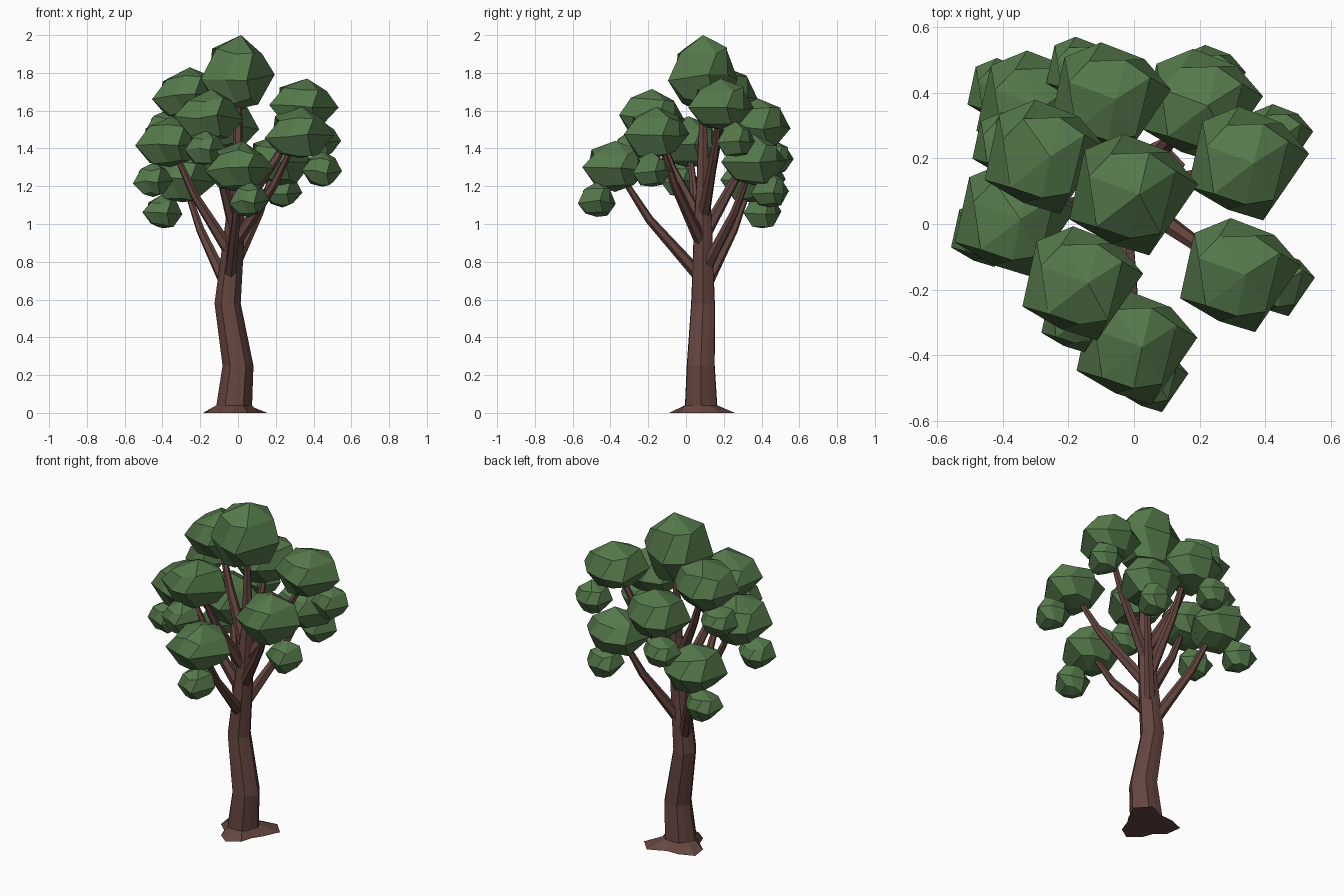
import bpy, bmesh, random
from math import sin, cos, tau, radians
from mathutils import Vector

if "Cube" in bpy.data.objects:
    bpy.data.objects.remove(bpy.data.objects["Cube"])

random.seed(4)


def material(name, rgb):
    m = bpy.data.materials.new(name)
    m.diffuse_color = (*rgb, 1)
    m.use_nodes = True
    m.node_tree.nodes["Principled BSDF"].inputs["Base Color"].default_value = m.diffuse_color
    return m


bark = material("bark", (0.13, 0.06, 0.05))
leaf = material("leaf", (0.09, 0.19, 0.07))


def skin(name, rings, mat):
    """Flat-faced closed skin through rings of points; one-point rings are tips."""
    bm = bmesh.new()
    rows = [[bm.verts.new(p) for p in ring] for ring in rings]
    for a, b in zip(rows, rows[1:]):
        n = max(len(a), len(b))
        for i in range(n):
            j = (i + 1) % n
            if len(a) == 1:
                bm.faces.new((a[0], b[j], b[i]))
            elif len(b) == 1:
                bm.faces.new((a[i], a[j], b[0]))
            else:
                bm.faces.new((a[i], a[j], b[j], b[i]))
    for row in (rows[0], rows[-1]):
        if len(row) > 1:
            bm.faces.new(row)
    bmesh.ops.recalc_face_normals(bm, faces=bm.faces)
    me = bpy.data.meshes.new(name)
    bm.to_mesh(me)
    bm.free()
    me.materials.append(mat)
    ob = bpy.data.objects.new(name, me)
    bpy.context.collection.objects.link(ob)
    return ob


def tube(name, path, radii, sides):
    """Tapering limb along a path."""
    pts = [Vector(p) for p in path]
    rings = []
    for i, (p, r) in enumerate(zip(pts, radii)):
        d = (pts[min(i + 1, len(pts) - 1)] - pts[max(i - 1, 0)]).normalized()
        u = d.cross(Vector((0.3, 1, 0))).normalized()
        v = d.cross(u)
        rings.append([p + r * (cos(tau * k / sides) * u + sin(tau * k / sides) * v)
                      for k in range(sides)])
    skin(name, rings, bark)


# Leaf clump outline: angle and radius of the widest ring
OUTLINE = [(9, 1.0), (50, .86), (100, .95), (138, 1.03),
           (-159, 1.07), (-115, .84), (-76, .97)]


def clump(name, c, r, h):
    """Faceted leaf clump, widest slightly below its middle."""
    x, y, z = c
    low = z - h / 2
    rings = [[(x, y, low)]]
    for scale, level in ((.62, .09), (1.0, .43), (.74, .78)):
        ring = []
        for a, k in OUTLINE:
            q = radians(a + (20 if scale < 1 else 0))
            rr = r * scale * (k if scale == 1 else (k + 1) / 2)
            dz = random.uniform(-.06, .06) * h
            ring.append((x + rr * cos(q), y + rr * sin(q), low + h * level + dz))
        rings.append(ring)
    rings.append([(x + .08 * r, y, z + h / 2)])
    skin(name, rings, leaf)


# Trunk with three flared roots
def flare(a):
    lobes = ((46, .22), (150, .19), (272, .17))
    return max(.1 + (r - .1) * max(0, cos(a - radians(d))) ** 4 for d, r in lobes)


N = 12
TRUNK = [(-.02, .08, .04, .09), (0, .078, .25, .078), (-.055, .09, .58, .066),
         (-.02, .09, .95, .052), (0, .09, 1.25, .035), (0, .09, 1.7, .014)]
rings = [[(-.02 + flare(tau * k / N) * cos(tau * k / N),
           .08 + flare(tau * k / N) * sin(tau * k / N), 0) for k in range(N)]]
rings += [[(x + r * cos(tau * k / N) * (1 + .05 * (-1) ** k),
            y + r * sin(tau * k / N) * (1 + .05 * (-1) ** k), z)
           for k in range(N)] for x, y, z, r in TRUNK]
skin("trunk", rings, bark)


def trunk_at(z):
    for a, b in zip(TRUNK, TRUNK[1:]):
        if a[2] <= z <= b[2]:
            return Vector(a[:3]).lerp(Vector(b[:3]), (z - a[2]) / (b[2] - a[2]))


# Crown: big clump, and the small clump hanging below its outer side
clump("leaf_clump_top", (0, .09, 1.805), .197, .39)
CROWN = [((.35, .185, 1.635), (.44, .265, 1.45)),
         ((-.27, .205, 1.695), (-.385, .24, 1.51)),
         ((-.155, -.18, 1.58), (-.175, -.29, 1.405)),
         ((.01, -.375, 1.305), (.06, -.472, 1.13)),
         ((.325, -.155, 1.485), (.445, -.18, 1.29)),
         ((-.36, .015, 1.435), (-.45, -.03, 1.235)),
         ((-.07, .38, 1.53), (-.16, .47, 1.35)),
         ((-.295, .355, 1.25), (-.4, .405, 1.07)),
         ((.21, .36, 1.34), (.235, .445, 1.18))]
for i, (big, small) in enumerate(CROWN, 1):
    clump(f"leaf_clump_{i}", big, .185, .27)
    clump(f"leaf_clump_small_{i}", small, .107, .185)
    # Branch from the trunk, bending up into the big clump
    end = Vector(big)
    start = trunk_at(big[2] - .6)
    mid = start.lerp(end, .55)
    mid += .06 * Vector((end.x - start.x, end.y - start.y, -.2))
    tube(f"branch_{i}", [start, mid, end], [.036, .023, .012], 6)
